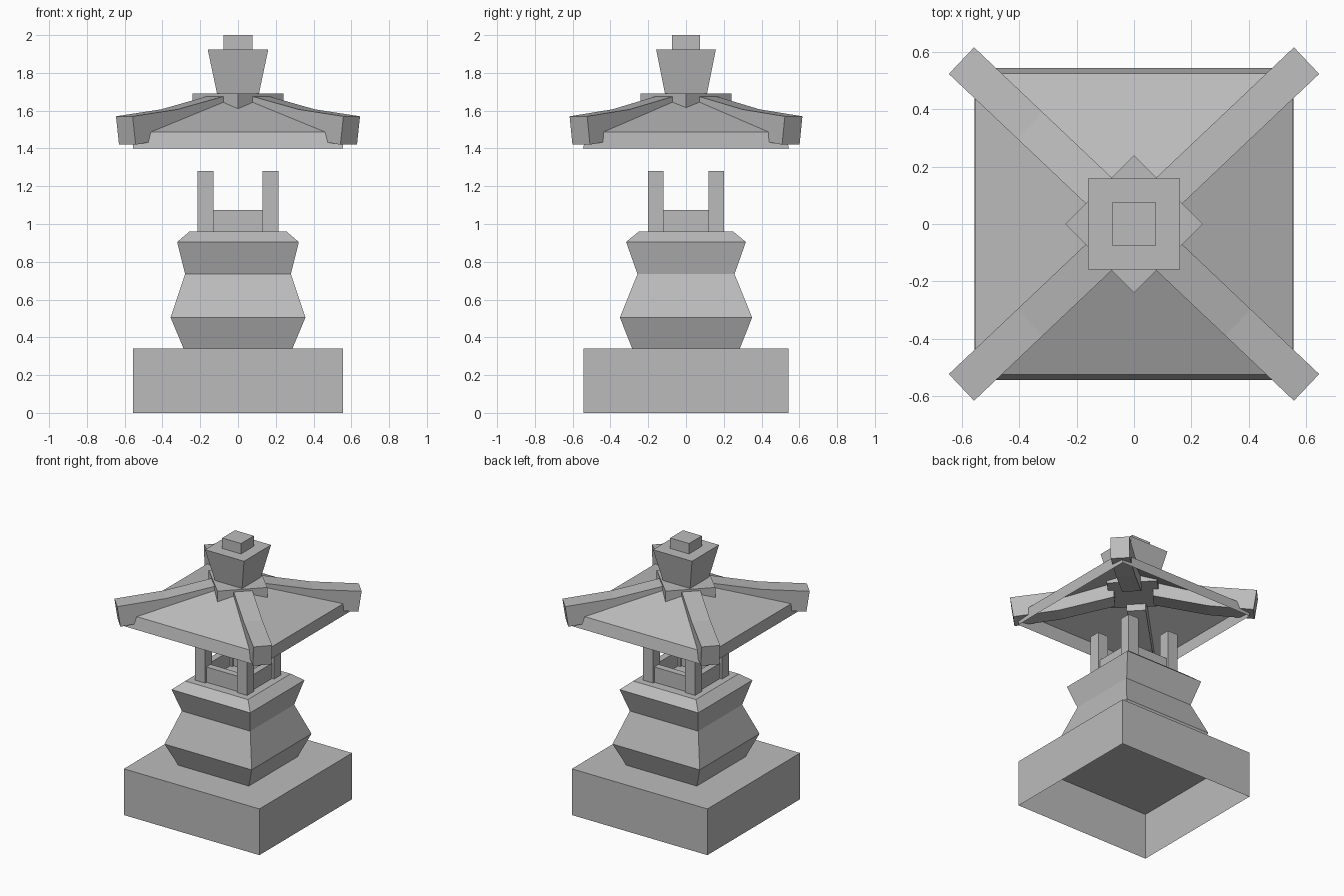
import bpy, bmesh
from mathutils import Vector

cube = bpy.data.objects.get("Cube")
if cube:
    bpy.data.objects.remove(cube, do_unlink=True)

stone = bpy.data.materials.new("grey stone")
stone.use_nodes = True
GREY = (0.5, 0.5, 0.5, 1)
stone.diffuse_color = GREY
stone.node_tree.nodes["Principled BSDF"].inputs["Base Color"].default_value = GREY


def finish(name, bm):
    mesh = bpy.data.meshes.new(name)
    bmesh.ops.recalc_face_normals(bm, faces=bm.faces)
    bm.to_mesh(mesh)
    bm.free()
    mesh.materials.append(stone)
    obj = bpy.data.objects.new(name, mesh)
    bpy.context.collection.objects.link(obj)
    return obj


def stack(name, rings, centre=(0, 0), bottom=True, top=True, diamond=False):
    """Loft rectangular rings given as (half x, half y, z)."""
    corners = [(1, 0), (0, 1), (-1, 0), (0, -1)] if diamond else [(1, 1), (-1, 1), (-1, -1), (1, -1)]
    bm = bmesh.new()
    loops = [[bm.verts.new((centre[0] + sx * hx, centre[1] + sy * hy, z)) for sx, sy in corners]
             for hx, hy, z in rings]
    for low, high in zip(loops, loops[1:]):
        for i in range(4):
            j = (i + 1) % 4
            bm.faces.new((low[i], low[j], high[j], high[i]))
    if bottom:
        bm.faces.new(loops[0])
    if top:
        bm.faces.new(loops[-1])
    return finish(name, bm)


def ridge(name, sx, sy):
    """Bent hip beam swept along a roof diagonal."""
    out = Vector((sx * 0.602, sy * 0.570, 0)).normalized()
    side = Vector((-out.y, out.x, 0)) * 0.064
    # outline in (distance from centre, height)
    outline = [(0.13, 1.683), (0.5, 1.607), (0.829, 1.57),
               (0.807, 1.42), (0.5, 1.46), (0.13, 1.55)]
    bm = bmesh.new()
    walls = [[bm.verts.new(out * r + side * s + Vector((0, 0, z))) for r, z in outline]
             for s in (-1, 1)]
    for wall in walls:
        bm.faces.new(wall)
    for i in range(len(outline)):
        j = (i + 1) % len(outline)
        bm.faces.new((walls[0][i], walls[0][j], walls[1][j], walls[1][i]))
    return finish(name, bm)


# Hollow plinth and waisted body
stack("plinth", [(0.555, 0.542, 0), (0.555, 0.542, 0.342)], bottom=False)
stack("body", [(0.287, 0.284, 0.338), (0.357, 0.35, 0.505), (0.28, 0.257, 0.735),
               (0.322, 0.317, 0.905), (0.257, 0.25, 0.96)])

# Lamp chamber: corner posts and low rails
for sx, left in ((-1, "right"), (1, "left")):
    for sy, front in ((-1, "front"), (1, "back")):
        stack(f"{front}_{left}_post", [(0.042, 0.041, 0.955), (0.042, 0.041, 1.28)],
              (sx * 0.172, sy * 0.159))
for s, front, left in ((-1, "front", "right"), (1, "back", "left")):
    stack(f"{front}_rail", [(0.135, 0.025, 0.955), (0.135, 0.025, 1.073)], (0, s * 0.159))
    stack(f"{left}_rail", [(0.025, 0.125, 0.955), (0.025, 0.125, 1.073)], (s * 0.172, 0))

# Open hipped roof with corner beams
stack("roof", [(0.557, 0.545, 1.40), (0.555, 0.525, 1.487), (0.01, 0.01, 1.71)], bottom=False)
for sx, left in ((-1, "right"), (1, "left")):
    for sy, front in ((-1, "front"), (1, "back")):
        ridge(f"{front}_{left}_ridge", sx, sy)

# Crown
stack("crown_plate", [(0.24, 0.24, 1.60), (0.24, 0.24, 1.69)], diamond=True)
stack("finial", [(0.11, 0.11, 1.685), (0.16, 0.158, 1.923)])
stack("finial_cap", [(0.077, 0.075, 1.92), (0.077, 0.075, 2.0)])
